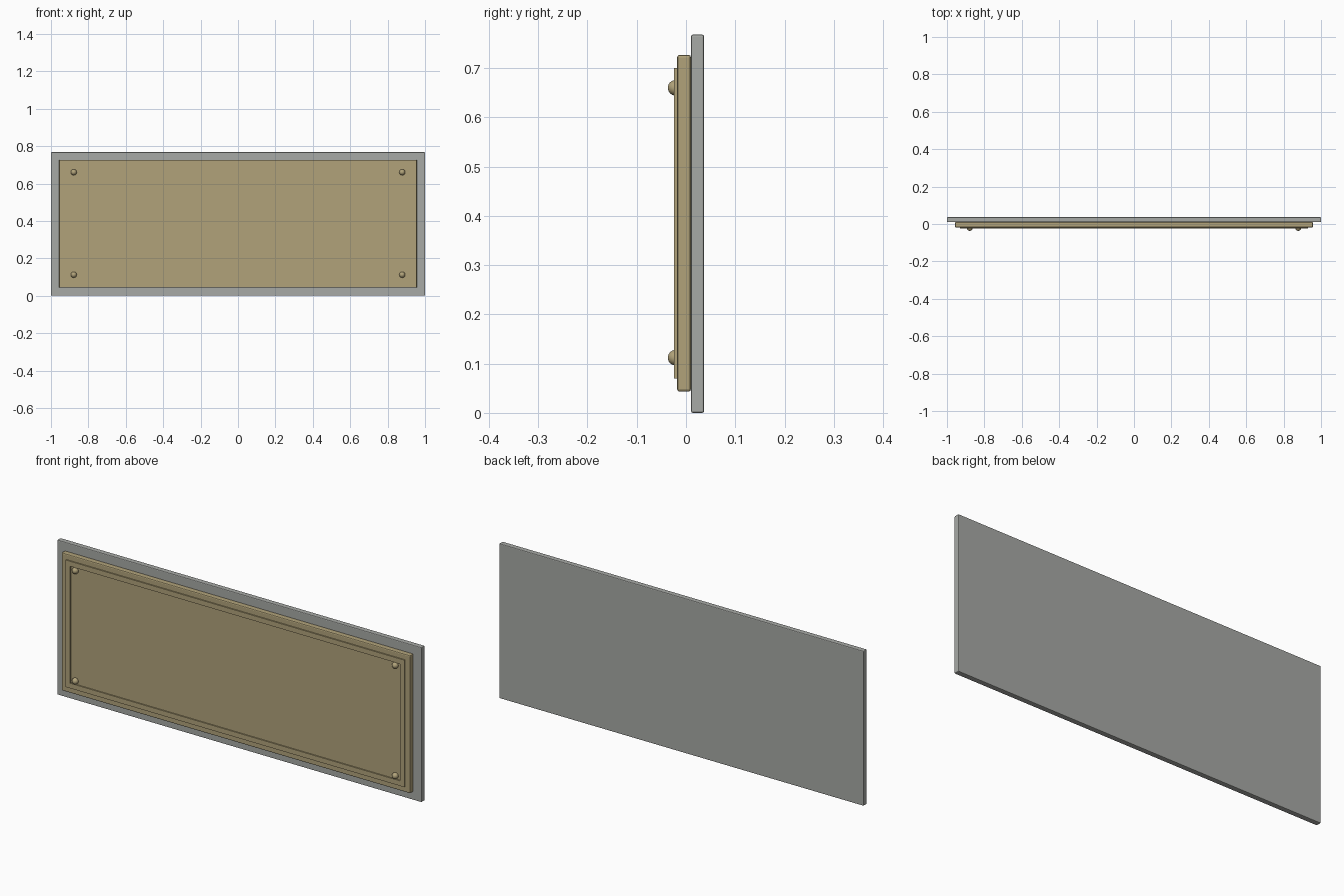
import bpy
import math

cube = bpy.data.objects.get("Cube")
if cube:
    bpy.data.objects.remove(cube, do_unlink=True)


def material(name, color):
    m = bpy.data.materials.new(name)
    m.use_nodes = True
    m.diffuse_color = color
    m.node_tree.nodes["Principled BSDF"].inputs["Base Color"].default_value = color
    return m


stone = material("grey stone", (0.39, 0.40, 0.38, 1))
bronze = material("aged bronze", (0.44, 0.365, 0.195, 1))


def box(name, x, y, z, mat, bevel=0):
    """Box spanning the given (low, high) pairs on each axis."""
    spans = (x, y, z)
    bpy.ops.mesh.primitive_cube_add(size=1, location=[(a + b) / 2 for a, b in spans])
    ob = bpy.context.object
    ob.name = name
    ob.scale = [b - a for a, b in spans]
    bpy.ops.object.transform_apply(location=False, rotation=False, scale=True)
    ob.data.materials.append(mat)
    if bevel:
        mod = ob.modifiers.new("Edge", "BEVEL")
        mod.width = bevel
        mod.segments = 2
    return ob


# Backing slab and metal plate
box("backing_slab", (-1, 1), (0.01, 0.037), (0, 0.768), stone, 0.004)
box("plate", (-0.957, 0.957), (-0.018, 0.01), (0.043, 0.727), bronze, 0.005)

# Raised border
front, back, wide = -0.024, -0.016, 0.025
X, low, high = 0.93, 0.07, 0.70
box("border_bottom", (-X, X), (front, back), (low, low + wide), bronze)
box("border_top", (-X, X), (front, back), (high - wide, high), bronze)
box("border_right", (-X, wide - X), (front, back), (low + wide, high - wide), bronze)
box("border_left", (X - wide, X), (front, back), (low + wide, high - wide), bronze)

# Corner studs
for side, x in (("right", -0.878), ("left", 0.878)):
    for level, z in (("lower", 0.112), ("upper", 0.660)):
        bpy.ops.mesh.primitive_uv_sphere_add(
            segments=12, ring_count=8, radius=0.016,
            location=(x, -0.021, z), rotation=(math.pi / 2, 0, 0))
        stud = bpy.context.object
        stud.name = f"stud_{level}_{side}"
        stud.data.materials.append(bronze)
        bpy.ops.object.shade_smooth_by_angle(angle=math.radians(30))
